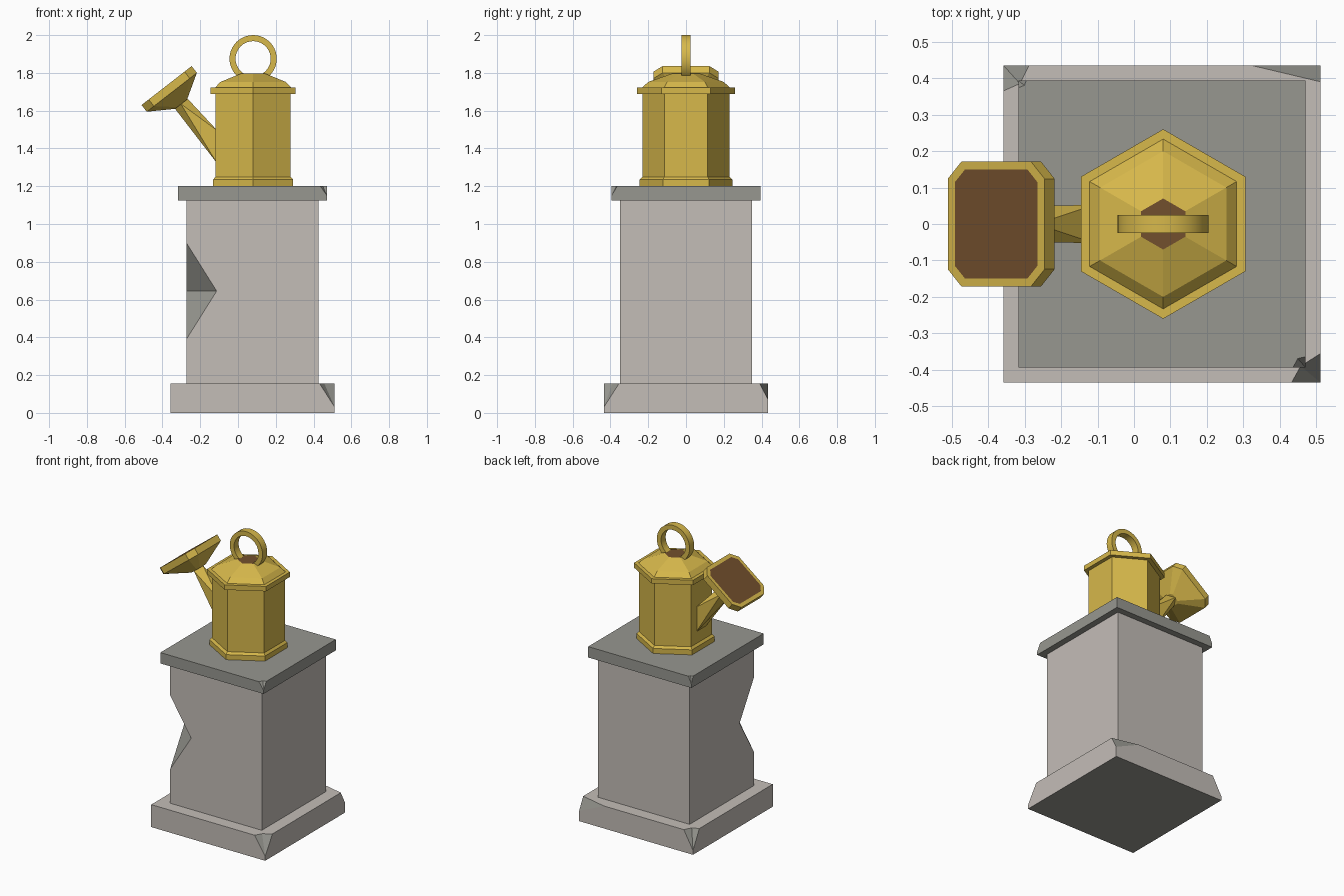
import bpy
import bmesh
from math import sin, cos, radians, tau
from mathutils import Vector

cube = bpy.data.objects.get("Cube")
if cube:
    bpy.data.objects.remove(cube, do_unlink=True)


def make_material(name, rgb):
    mat = bpy.data.materials.new(name)
    mat.use_nodes = True
    mat.diffuse_color = (*rgb, 1)
    bsdf = next(n for n in mat.node_tree.nodes if n.type == 'BSDF_PRINCIPLED')
    bsdf.inputs["Base Color"].default_value = (*rgb, 1)
    bsdf.inputs["Roughness"].default_value = 0.8
    return mat


light_stone = make_material("light stone", (0.55, 0.51, 0.475))
dark_stone = make_material("dark stone", (0.31, 0.31, 0.28))
gold = make_material("gold", (0.68, 0.48, 0.07))
brown = make_material("brown", (0.17, 0.08, 0.026))

CX = 0.077  # the pedestal and can share this axis


def finish(bm, name, mats):
    bmesh.ops.recalc_face_normals(bm, faces=bm.faces)
    mesh = bpy.data.meshes.new(name)
    bm.to_mesh(mesh)
    bm.free()
    for m in mats:
        mesh.materials.append(m)
    obj = bpy.data.objects.new(name, mesh)
    bpy.context.collection.objects.link(obj)
    return obj


def stone_block(name, half, z0, z1, mats, chips=None, bottom_index=0):
    """Square block; chips maps a corner's signs to (x cut, y cut, depth, inner x, inner y)."""
    bm = bmesh.new()
    corners = []
    for sx, sy in ((1, -1), (1, 1), (-1, 1), (-1, -1)):
        def vert(dx, dy, z):
            return bm.verts.new((CX + sx * (half - dx), sy * (half - dy), z))
        low = vert(0, 0, z0)
        chip = (chips or {}).get((sx, sy))
        if not chip:
            corners.append((low, [], [vert(0, 0, z1)]))
            continue
        a, b, depth, px, py = chip
        tip = vert(0, 0, z1 - depth)
        top = [vert(a, 0, z1), vert(px, py, z1), vert(0, b, z1)]
        if sx * sy > 0:
            top.reverse()
        corners.append((low, [tip], top))
        for pair in (top[:2], top[1:]):
            bm.faces.new([tip, *pair]).material_index = 1
    for i in range(4):
        (low_a, tip_a, top_a), (low_b, tip_b, top_b) = corners[i], corners[(i + 1) % 4]
        bm.faces.new([low_a, low_b, *tip_b, top_b[0], top_a[-1], *tip_a])
    bm.faces.new([v for c in corners for v in c[2]])
    bm.faces.new([c[0] for c in reversed(corners)]).material_index = bottom_index
    return finish(bm, name, mats)


def hull(name, points, mats, index=0):
    bm = bmesh.new()
    for p in points:
        bm.verts.new(p)
    bmesh.ops.convex_hull(bm, input=bm.verts)
    for f in bm.faces:
        f.material_index = index
    return finish(bm, name, mats)


def loft(name, rings, mats, end_index=0):
    """Bridge matching rings and close both ends; end_index colours the last cap."""
    bm = bmesh.new()
    loops = [[bm.verts.new(p) for p in ring] for ring in rings]
    n = len(loops[0])
    for lo, hi in zip(loops, loops[1:]):
        for i in range(n):
            j = (i + 1) % n
            bm.faces.new([lo[i], lo[j], hi[j], hi[i]])
    bm.faces.new(loops[0][::-1])
    bm.faces.new(loops[-1]).material_index = end_index
    return finish(bm, name, mats)


# Pedestal: chipped base, notched column, chipped cap
stone = [light_stone, dark_stone]
stone_block("pedestal_base", 0.435, 0, 0.155, stone, {
    (1, -1): (0.08, 0.08, 0.125, 0.055, 0.045),
    (-1, 1): (0.07, 0.07, 0.125, 0.045, 0.05),
    (1, 1): (0.19, 0.045, 0.085, 0.095, 0.0225)}, bottom_index=1)
stone_block("pedestal_cap", 0.394, 1.125, 1.2, [dark_stone, dark_stone], {
    (1, -1): (0.035, 0.03, 0.05, 0.022, 0.025),
    (-1, 1): (0.022, 0.02, 0.05, 0.016, 0.014)})
column = stone_block("pedestal_column", 0.35, 0.155, 1.125, stone)

# Wedge broken out of the column's front corner
edge = Vector((CX - 0.35, -0.35, 0))
cut_x = edge + Vector((0.16, 0, 0.645))
cut_y = edge + Vector((0, 0.155, 0.645))
mid = (cut_x + cut_y) / 2
along = cut_x - cut_y
points = []
for end in (mid - along * 1.5, mid + along * 1.5):
    points.append(end)
    for z in (0.39, 0.9):
        points.append(end + (edge + Vector((0, 0, z)) - mid) * 2.5)
cutter = hull("notch_cutter", points, stone, 1)
cutter.hide_render = True
mod = column.modifiers.new("notch", 'BOOLEAN')
mod.operation, mod.solver, mod.object = 'DIFFERENCE', 'EXACT', cutter
bpy.context.view_layer.objects.active = column
bpy.ops.object.modifier_apply(modifier=mod.name)
bpy.data.objects.remove(cutter, do_unlink=True)


# Six-sided can
def hexagon(radius, z):
    return [(CX + 0.003 + radius * cos(radians(a)), radius * sin(radians(a)), z)
            for a in range(30, 390, 60)]


def hex_part(name, profile, end_index=0):
    return loft(name, [hexagon(r, z) for r, z in profile], [gold, brown], end_index)


hex_part("can_foot", [(0.245, 1.2), (0.245, 1.235), (0.23, 1.25)])
hex_part("can_body", [(0.23, 1.21), (0.23, 1.7)])
hex_part("can_rim", [(0.26, 1.688), (0.26, 1.722)])
hex_part("can_lid", [(0.235, 1.72), (0.2, 1.752), (0.07, 1.798)], 1)

# Ring handle standing in the lid
bm = bmesh.new()
steps = 40
section = [(0.093, -0.025), (0.125, -0.025), (0.125, 0.025), (0.093, 0.025)]
loops = [[bm.verts.new((CX + 0.003 + r * cos(tau * i / steps), y, 1.875 + r * sin(tau * i / steps)))
          for r, y in section] for i in range(steps)]
for i in range(steps):
    a, b = loops[i], loops[(i + 1) % steps]
    for k in range(4):
        m = (k + 1) % 4
        bm.faces.new([a[k], a[m], b[m], b[k]])
handle = finish(bm, "ring_handle", [gold])
bpy.ops.object.select_all(action='DESELECT')
handle.select_set(True)
bpy.context.view_layer.objects.active = handle
bpy.ops.object.shade_smooth_by_angle(angle=radians(30))

# Sprinkler head: chamfered plate tapering to a neck, with a brown face
centre = Vector((-0.378, 0, 1.733))
up = Vector((0.79, 0, 0.613)).normalized()
out = Vector((-up.z, 0, up.x))
side = Vector((0, 1, 0))


def octagon(hu, hy, c, depth):
    quarter = [(hu, hy - c), (hu - c, hy)]
    pts = quarter + [(-u, y) for u, y in quarter[::-1]]
    pts += [(-u, -y) for u, y in pts]
    return [centre + up * u + side * y - out * depth for u, y in pts]


loft("sprinkler_head", [octagon(0.04, 0.048, 0.015, 0.125),
                        octagon(0.168, 0.172, 0.048, 0.045),
                        octagon(0.168, 0.172, 0.048, 0),
                        octagon(0.143, 0.15, 0.035, 0)], [gold, brown], 1)

# Spout: square root at the can twisting into a diamond neck
root = [(-0.11, y, z) for y in (-0.052, 0.052) for z in (1.32, 1.495)]
neck = centre - out * 0.122
hull("spout", root + [neck + up * 0.045, neck - up * 0.04,
                      neck + side * 0.05, neck - side * 0.05], [gold])
